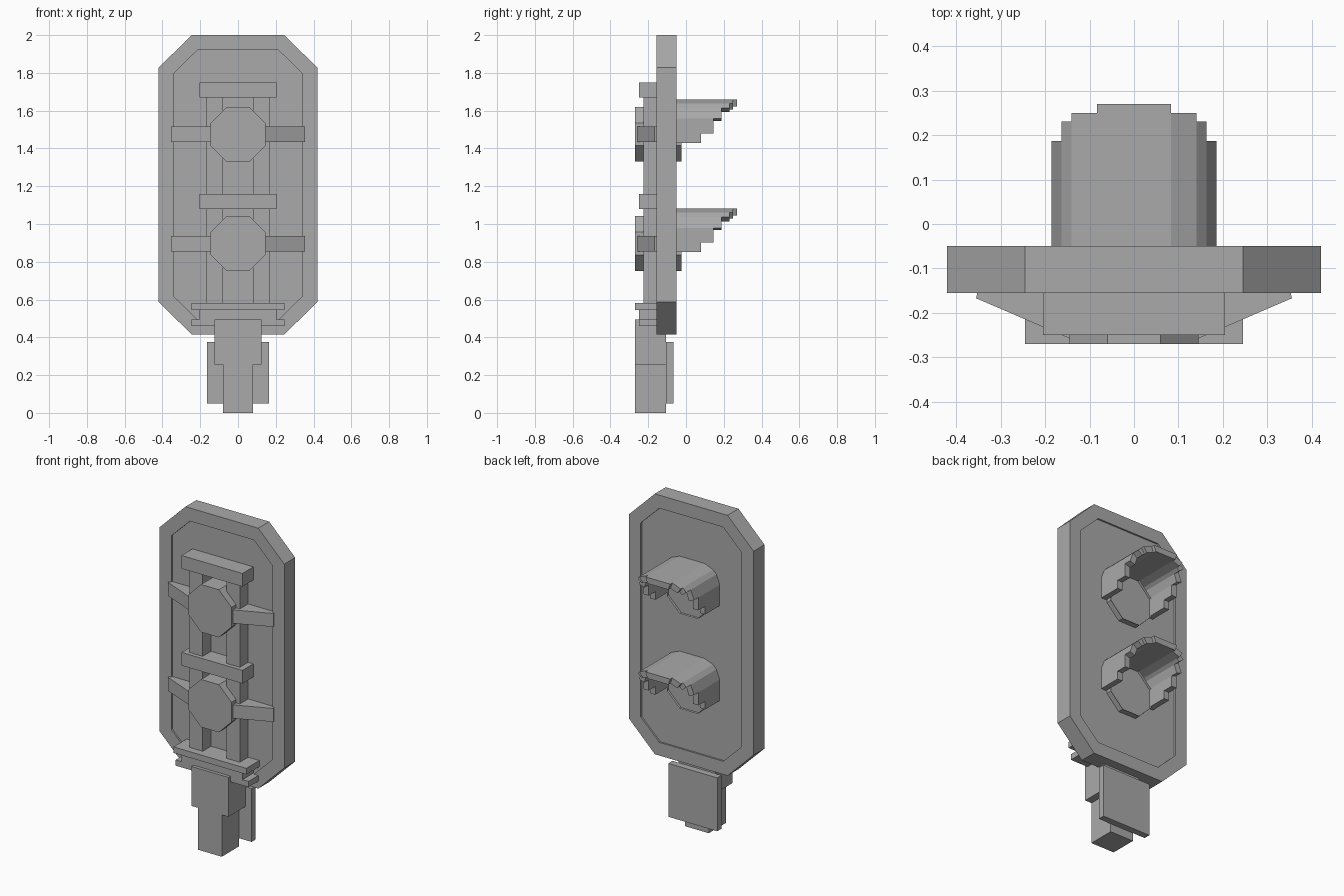
import bpy, bmesh, math

if "Cube" in bpy.data.objects:
    bpy.data.objects.remove(bpy.data.objects["Cube"])

grey = bpy.data.materials.new("signal grey")
grey.diffuse_color = (0.4, 0.4, 0.4, 1)
grey.use_nodes = True
grey.node_tree.nodes["Principled BSDF"].inputs["Base Color"].default_value = grey.diffuse_color


def finish(name, bm):
    bmesh.ops.recalc_face_normals(bm, faces=bm.faces)
    me = bpy.data.meshes.new(name)
    bm.to_mesh(me)
    bm.free()
    me.materials.append(grey)
    ob = bpy.data.objects.new(name, me)
    bpy.context.collection.objects.link(ob)
    return ob


def add_prism(bm, pts, y0, y1):
    """Extrude an (x, z) outline from y0 to y1; returns the far cap."""
    a = [bm.verts.new((x, y0, z)) for x, z in pts]
    b = [bm.verts.new((x, y1, z)) for x, z in pts]
    bm.faces.new(a)
    cap = bm.faces.new(b)
    n = len(pts)
    for i in range(n):
        j = (i + 1) % n
        bm.faces.new((a[i], a[j], b[j], b[i]))
    return cap


def prism(name, pts, y0, y1):
    bm = bmesh.new()
    add_prism(bm, pts, y0, y1)
    return finish(name, bm)


def box(name, x0, x1, y0, y1, z0, z1):
    return prism(name, [(x0, z0), (x1, z0), (x1, z1), (x0, z1)], y0, y1)


def chamfered(w, z0, z1, cx, cz):
    """Rectangle outline with cut corners."""
    right = [(w - cx, z0), (w, z0 + cz), (w, z1 - cz), (w - cx, z1)]
    return right + [(-x, z) for x, z in reversed(right)]


# Backboard: raised frame around a slightly recessed panel
outer = chamfered(0.42, 0.415, 2.0, 0.175, 0.172)
inner = chamfered(0.34, 0.495, 1.92, 0.125, 0.122)
bm = bmesh.new()
loops = [[bm.verts.new((x, y, z)) for x, z in pts]
         for pts, y in ((outer, -0.155), (outer, -0.05), (inner, -0.05), (inner, -0.155))]
for k in range(4):
    p, q = loops[k], loops[(k + 1) % 4]
    for i in range(8):
        j = (i + 1) % 8
        bm.faces.new((p[i], p[j], q[j], q[i]))
finish("backboard_frame", bm)
prism("backboard_panel", inner, -0.145, -0.06)

# Front rails and crossbars
for s, side in ((-1, "left"), (1, "right")):
    box(side + "_rail", s * 0.08, s * 0.17, -0.225, -0.14, 0.56, 1.69)
for name, z in (("upper_crossbar", 1.67), ("middle_crossbar", 1.08)):
    box(name, -0.205, 0.205, -0.25, -0.14, z, z + 0.08)

# Mounting collar, post and rear clamp plate
box("collar_top", -0.245, 0.245, -0.27, -0.14, 0.545, 0.582)
box("collar_neck", -0.205, 0.205, -0.25, -0.14, 0.495, 0.545)
box("collar_bottom", -0.245, 0.245, -0.25, -0.14, 0.46, 0.495)
post = [(0.08, 0), (0.08, 0.255), (0.125, 0.255), (0.125, 0.495)]
post += [(-x, z) for x, z in reversed(post)]
prism("post", post, -0.27, -0.105)
box("clamp_plate", -0.165, 0.165, -0.105, -0.065, 0.05, 0.375)

# Hood section, centred on the lamp: outer point, inner point
hood = [((0.083, 0.185), (0.07, 0.148)),
        ((0.14, 0.163), (0.117, 0.132)),
        ((0.163, 0.14), (0.134, 0.117)),
        ((0.185, 0.083), (0.15, 0.07)),
        ((0.185, 0.005), (0.15, 0.005)),
        ((0.185, -0.045), (0.15, -0.045))]
reach = [0.25, 0.23, 0.187, 0.145, 0.08]

for label, zc in (("lower", 0.897), ("upper", 1.475)):
    # Octagonal lamp housing with recessed lens at the back
    r = 0.145 / math.cos(math.pi / 8)
    octagon = [(r * math.sin(math.radians(22.5 + 45 * i)),
                zc + r * math.cos(math.radians(22.5 + 45 * i))) for i in range(8)]
    bm = bmesh.new()
    cap = add_prism(bm, octagon, -0.27, -0.025)
    bmesh.ops.inset_region(bm, faces=[cap], thickness=0.025)
    for v in cap.verts:
        v.co.y = -0.04
    finish(label + "_lamp", bm)

    # Stepped hood: one block for each facet, shorter towards the bottom
    bm = bmesh.new()
    (ox, oz), (ix, iz) = hood[0]
    add_prism(bm, [(-ox, zc + oz), (ox, zc + oz), (ix, zc + iz), (-ix, zc + iz)], -0.08, 0.27)
    for (a, b), (c, d), y in ((hood[k], hood[k + 1], reach[k]) for k in range(5)):
        for s in (-1, 1):
            add_prism(bm, [(s * x, zc + z) for x, z in (a, c, d, b)], -0.08, y)
    finish(label + "_hood", bm)

    # Tapered side arms
    for s, side in ((-1, "left"), (1, "right")):
        bm = bmesh.new()
        plan = [(0.12, -0.268), (0.355, -0.167), (0.35, -0.145), (0.12, -0.145)]
        f = bm.faces.new([bm.verts.new((s * x, y, zc - 0.042)) for x, y in plan])
        top = bmesh.ops.extrude_face_region(bm, geom=[f])["geom"]
        bmesh.ops.translate(bm, vec=(0, 0, 0.082),
                            verts=[g for g in top if isinstance(g, bmesh.types.BMVert)])
        finish(f"{label}_{side}_arm", bm)
